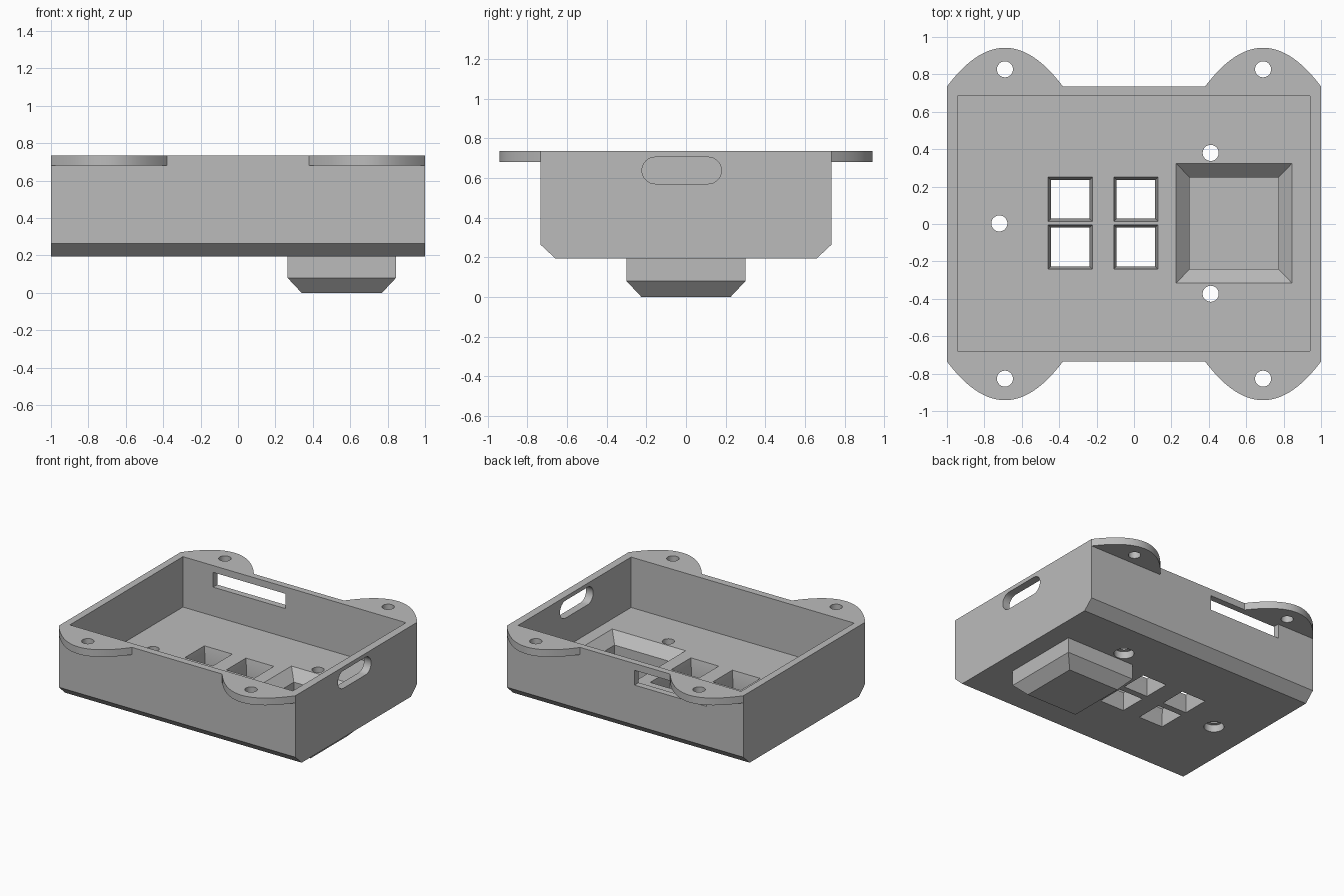
import bpy, bmesh, math
from mathutils import Vector

if "Cube" in bpy.data.objects:
    bpy.data.objects.remove(bpy.data.objects["Cube"])

grey = bpy.data.materials.new("plain_grey")
grey.use_nodes = True
grey.diffuse_color = (0.5, 0.5, 0.5, 1)
grey.node_tree.nodes["Principled BSDF"].inputs["Base Color"].default_value = (0.5, 0.5, 0.5, 1)

BASE, FLOOR, TOP = 0.195, 0.35, 0.735   # heights of underside, inner floor, rim
HALF_Y = 0.735


def loft(name, rings):
    """Closed solid through a list of equal-length point rings."""
    bm = bmesh.new()
    rows = [[bm.verts.new(p) for p in ring] for ring in rings]
    n = len(rows[0])
    for a, b in zip(rows, rows[1:]):
        for i in range(n):
            j = (i + 1) % n
            bm.faces.new((a[i], a[j], b[j], b[i]))
    bm.faces.new(rows[0])
    bm.faces.new(rows[-1])
    bmesh.ops.recalc_face_normals(bm, faces=bm.faces)
    mesh = bpy.data.meshes.new(name)
    bm.to_mesh(mesh)
    bm.free()
    mesh.materials.append(grey)
    obj = bpy.data.objects.new(name, mesh)
    bpy.context.collection.objects.link(obj)
    return obj


def prism(name, outline, lo, hi, axis="z"):
    """Extrude a 2D outline along z, or a (y, z) outline along x."""
    place = (lambda p, h: Vector((p[0], p[1], h))) if axis == "z" else (lambda p, h: Vector((h, p[0], p[1])))
    return loft(name, [[place(p, h) for p in outline] for h in (lo, hi)])


def rect(x0, x1, y0, y1):
    return [(x0, y0), (x1, y0), (x1, y1), (x0, y1)]


def circle(x, y, r, n=32):
    return [(x + r * math.cos(math.tau * i / n), y + r * math.sin(math.tau * i / n)) for i in range(n)]


def tapered(name, centre, sections):
    """Rectangular solid whose half sizes change with height: (z, half_x, half_y)."""
    cx, cy = centre
    return loft(name, [[(x, y, z) for x, y in rect(cx - hx, cx + hx, cy - hy, cy + hy)]
                       for z, hx, hy in sections])


def cut(target, cutter, keep=False):
    cutter.hide_render = True
    mod = target.modifiers.new("cut", "BOOLEAN")
    mod.operation, mod.solver, mod.object = "DIFFERENCE", "EXACT", cutter
    bpy.context.view_layer.objects.active = target
    bpy.ops.object.modifier_apply(modifier=mod.name)
    if not keep:
        bpy.data.objects.remove(cutter)


# Open tray with chamfered long bottom edges
side = [(-HALF_Y, TOP), (-HALF_Y, 0.265), (-0.66, BASE), (0.66, BASE), (HALF_Y, 0.265), (HALF_Y, TOP)]
body = prism("case_body", side, -1, 1, axis="x")
cut(body, prism("cavity", rect(-0.945, 0.94, -0.68, 0.685), FLOOR, 1))

# Button openings with tapered sides
for cx in (-0.341, 0.01):
    for cy in (0.132, -0.123):
        cut(body, tapered("button_hole", (cx, cy), [
            (0.1, 0.103, 0.103), (0.275, 0.103, 0.103), (FLOOR, 0.118, 0.118), (0.4, 0.118, 0.118)]))

# Floor screw holes, counterbored from below
for x, y in ((-0.72, 0.003), (0.41, 0.38), (0.41, -0.373)):
    cut(body, prism("screw_hole", circle(x, y, 0.043), 0.1, 0.5))
    cut(body, prism("counterbore", circle(x, y, 0.07), 0.1, 0.25))

# Rounded slot in the right-hand end wall
r, mid_z = 0.067, 0.638
slot = []
for y, start in ((0.112, -90), (-0.155, 90)):
    for i in range(17):
        a = math.radians(start + 180 * i / 16)
        slot.append((y + r * math.cos(a), mid_z + r * math.sin(a)))
cut(body, prism("cable_slot", slot, 0.85, 1.1, axis="x"))

# Rectangular slot in the back wall
cut(body, prism("card_slot", rect(-0.69, -0.08, 0.6, 0.85), 0.57, 0.683))

# Housing below the floor, with a bevelled bottom
housing = tapered("lower_housing", (0.555, 0), [
    (0, 0.215, 0.225), (0.08, 0.29, 0.3), (BASE, 0.29, 0.3)])
pocket = tapered("pocket", (0.535, 0.004), [
    (0.055, 0.237, 0.245), (0.275, 0.237, 0.245), (FLOOR, 0.31, 0.32), (0.4, 0.31, 0.32)])
cut(body, pocket, keep=True)
cut(housing, pocket)

# Curved mounting tabs on front and back
parts = [body, housing]
for sx, side_x in ((-1, "right"), (1, "left")):
    for sy, side_y in ((-1, "front"), (1, "back")):
        outline = []
        for i in range(33):
            t = -1 + i / 16
            outline.append((sx * 0.69 + 0.31 * t, sy * (HALF_Y + 0.207 * (1 - t * t))))
        tab = prism(f"mounting_tab_{side_y}_{side_x}", outline, 0.68, TOP)
        cut(tab, prism("tab_hole", circle(sx * 0.69, sy * 0.827, 0.043), 0.6, 0.8))
        parts.append(tab)

# Smooth the curves, keep the edges crisp
bpy.ops.object.select_all(action="DESELECT")
for obj in parts:
    obj.select_set(True)
bpy.context.view_layer.objects.active = body
bpy.ops.object.shade_smooth_by_angle(angle=math.radians(30))
